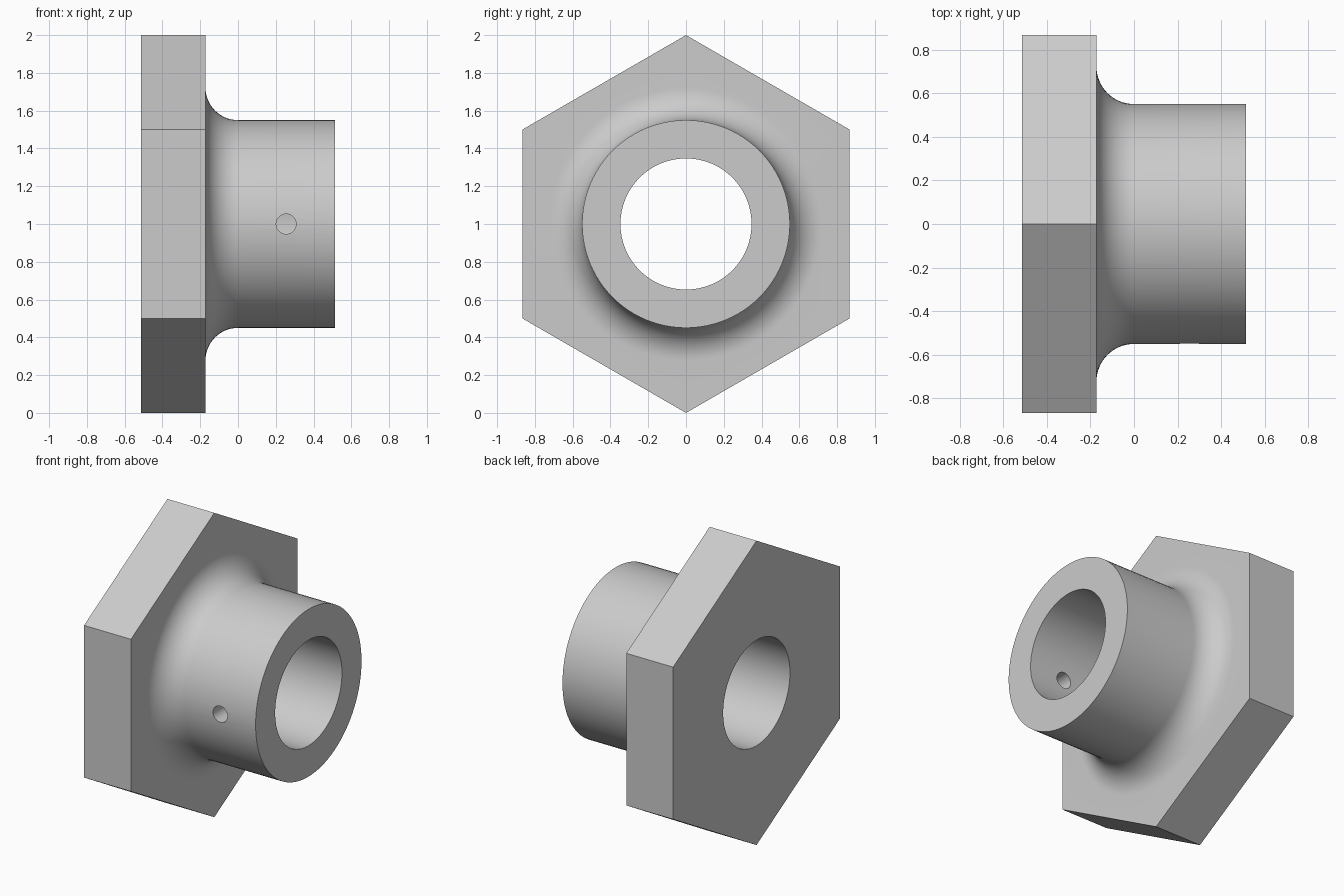
import bpy, bmesh, math
from mathutils import Vector

cube = bpy.data.objects.get("Cube")
if cube:
    bpy.data.objects.remove(cube, do_unlink=True)

SEGMENTS = 96          # multiple of six, so the flange corners are exact
LEFT, FLANGE, RIGHT = -0.513, -0.172, 0.513
BORE, HUB, FILLET = 0.347, 0.55, 0.172
CENTRE = 1.0

steel = bpy.data.materials.new("plain grey")
steel.use_nodes = True
grey = (0.6, 0.6, 0.6, 1)
steel.diffuse_color = grey
steel.node_tree.nodes["Principled BSDF"].inputs["Base Color"].default_value = grey


def hexagon(angle):
    """Radius of a unit hexagon with a corner at the top."""
    side = math.pi / 3
    return math.cos(side / 2) / math.cos(angle % side - side / 2)


def circle(radius):
    return lambda angle: radius


# Closed section around the x axis: bore, hexagonal flange, fillet, hub
section = [(LEFT, circle(BORE)), (LEFT, hexagon), (FLANGE, hexagon)]
for i in range(17):
    t = i / 16 * math.pi / 2
    section.append((FLANGE + FILLET * (1 - math.cos(t)),
                    circle(HUB + FILLET * (1 - math.sin(t)))))
section += [(RIGHT, circle(HUB)), (RIGHT, circle(BORE))]

bm = bmesh.new()
rings = []
for x, radius in section:
    ring = []
    for i in range(SEGMENTS):
        a = math.tau * i / SEGMENTS
        r = radius(a)
        ring.append(bm.verts.new(Vector((x, r * math.sin(a), CENTRE + r * math.cos(a)))))
    rings.append(ring)
for a, b in zip(rings, rings[1:] + rings[:1]):
    for i in range(SEGMENTS):
        j = (i + 1) % SEGMENTS
        bm.faces.new((a[i], a[j], b[j], b[i]))
bmesh.ops.recalc_face_normals(bm, faces=bm.faces)
mesh = bpy.data.meshes.new("flanged_bushing")
bm.to_mesh(mesh)
bm.free()
mesh.materials.append(steel)
bushing = bpy.data.objects.new("flanged_bushing", mesh)
bpy.context.collection.objects.link(bushing)

# Small pin hole through the front wall of the hub
bpy.ops.mesh.primitive_cylinder_add(vertices=32, radius=0.053, depth=0.7,
                                    location=(0.255, -0.45, CENTRE),
                                    rotation=(math.pi / 2, 0, 0))
cutter = bpy.context.object
cutter.name = "pin_hole_cutter"
cutter.hide_render = True
cutter.data.materials.append(steel)

bpy.ops.object.select_all(action='DESELECT')
bushing.select_set(True)
bpy.context.view_layer.objects.active = bushing
cut = bushing.modifiers.new("pin_hole", 'BOOLEAN')
cut.operation = 'DIFFERENCE'
cut.solver = 'EXACT'
cut.object = cutter
bpy.ops.object.modifier_apply(modifier=cut.name)
bpy.data.objects.remove(cutter, do_unlink=True)

bpy.ops.object.shade_smooth_by_angle(angle=math.radians(25))
